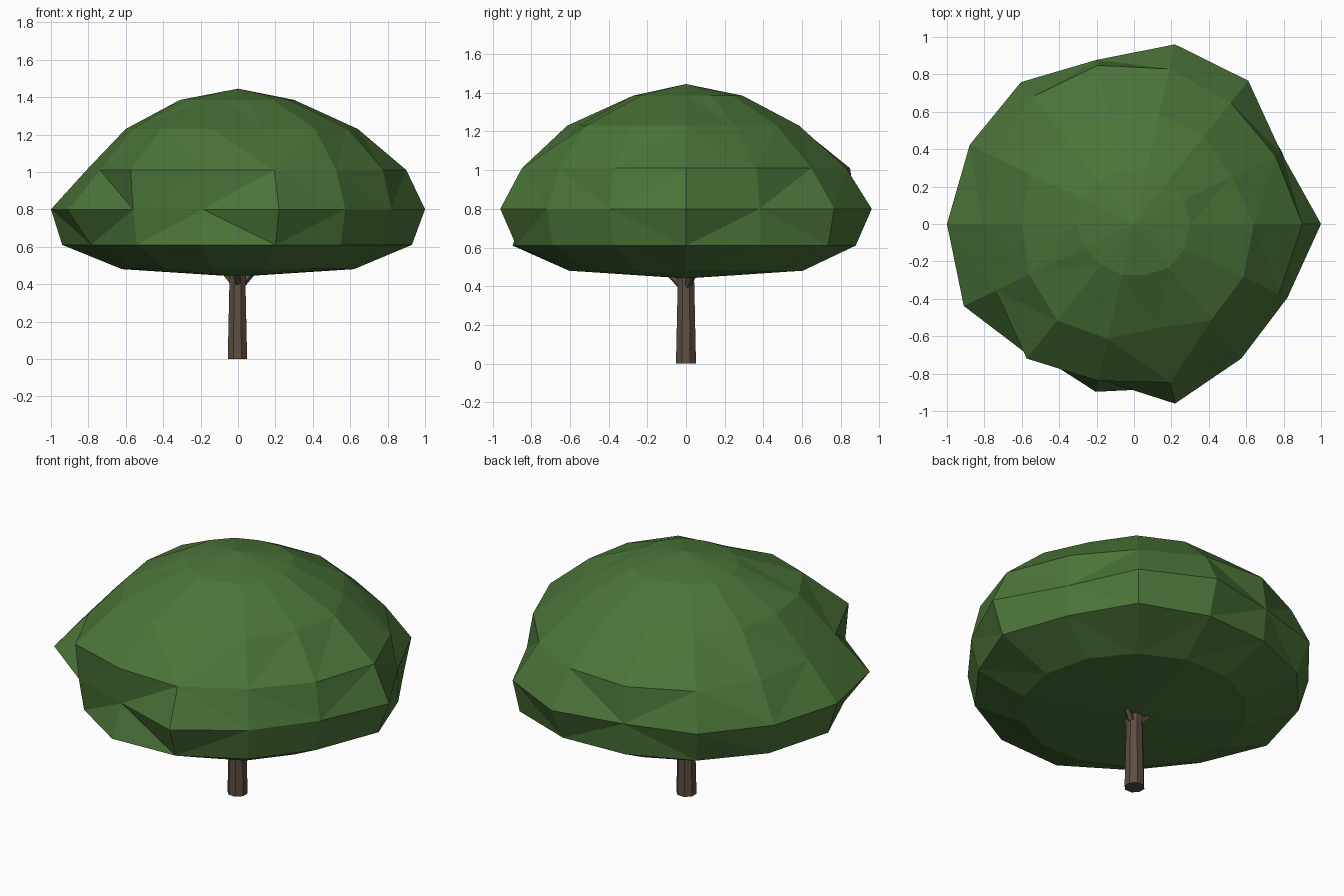
import bpy, bmesh, math
from mathutils import Vector

if "Cube" in bpy.data.objects:
    bpy.data.objects.remove(bpy.data.objects["Cube"])

SEG = 14


def material(name, rgb):
    m = bpy.data.materials.new(name)
    m.diffuse_color = (*rgb, 1)
    m.use_nodes = True
    m.node_tree.nodes["Principled BSDF"].inputs["Base Color"].default_value = m.diffuse_color
    return m


leaf = material("leaf green", (0.070, 0.175, 0.040))
bark = material("bark brown", (0.110, 0.075, 0.052))


def finish(bm, name, mat):
    bmesh.ops.recalc_face_normals(bm, faces=bm.faces)
    me = bpy.data.meshes.new(name)
    bm.to_mesh(me)
    bm.free()
    me.materials.append(mat)
    ob = bpy.data.objects.new(name, me)
    bpy.context.collection.objects.link(ob)
    return ob


def bridge(bm, a, b):
    n = len(a)
    for i in range(n):
        j = (i + 1) % n
        bm.faces.new((a[i], a[j], b[j], b[i]))


# Canopy: flattened dome of uneven rings, (height, radius per spoke from +x, anticlockwise)
RINGS = [
    (0.48, [0.62] * SEG),
    (0.61, [.93, .88, .94, .90, .88, .90, .92, .94, .87, .87, .92, .90, .88, .87]),
    (0.80, [1.0, .875, .98, .985, .90, .97, .975, 1.0, 1.01, .90, .85, .985, .92, .91]),
    (1.01, [.90, .84, .83, .85, .87, .87, .83, .81, .82, .92, .86, .87, .84, .86]),
    (1.23, [.64, .58, .60, .60, .59, .61, .62, .60, .62, .66, .63, .57, .66, .65]),
    (1.385, [.30, .30, .31, .30, .29, .30, .31, .31, .29, .28, .28, .28, .30, .30]),
]
bm = bmesh.new()
loops = []
for z, radii in RINGS:
    loops.append([bm.verts.new((r * math.cos(math.tau * i / SEG),
                                r * math.sin(math.tau * i / SEG), z))
                  for i, r in enumerate(radii)])
for lower, upper in zip(loops, loops[1:]):
    bridge(bm, lower, upper)
for loop, z in ((loops[0], 0.44), (loops[-1], 1.445)):
    tip = bm.verts.new((0, 0, z))
    for i in range(SEG):
        bm.faces.new((loop[i], loop[(i + 1) % SEG], tip))
bmesh.ops.triangulate(bm, faces=[f for f in bm.faces if len(f.verts) == 4])
finish(bm, "canopy", leaf)


def limb(name, p0, p1, r0, r1, sides):
    """Tapered straight limb between two points."""
    p0, p1 = Vector(p0), Vector(p1)
    rot = (p1 - p0).to_track_quat('Z', 'Y')
    bm = bmesh.new()
    ends = []
    for p, r in ((p0, r0), (p1, r1)):
        ends.append([bm.verts.new(p + rot @ Vector((r * math.cos(math.tau * (i + .5) / sides),
                                                    r * math.sin(math.tau * (i + .5) / sides), 0)))
                     for i in range(sides)])
    bridge(bm, *ends)
    for e in ends:
        bm.faces.new(e)
    return finish(bm, name, bark)


# Trunk and the short branches reaching into the canopy
limb("trunk", (-0.003, 0, 0), (-0.003, 0, 0.47), 0.056, 0.045, 8)
for i, deg in enumerate((20, 150, 265)):
    c, s = math.cos(math.radians(deg)), math.sin(math.radians(deg))
    limb(f"branch_{i + 1}", (0.02 * c, 0.02 * s, 0.40), (0.12 * c, 0.12 * s, 0.50), 0.022, 0.014, 5)
